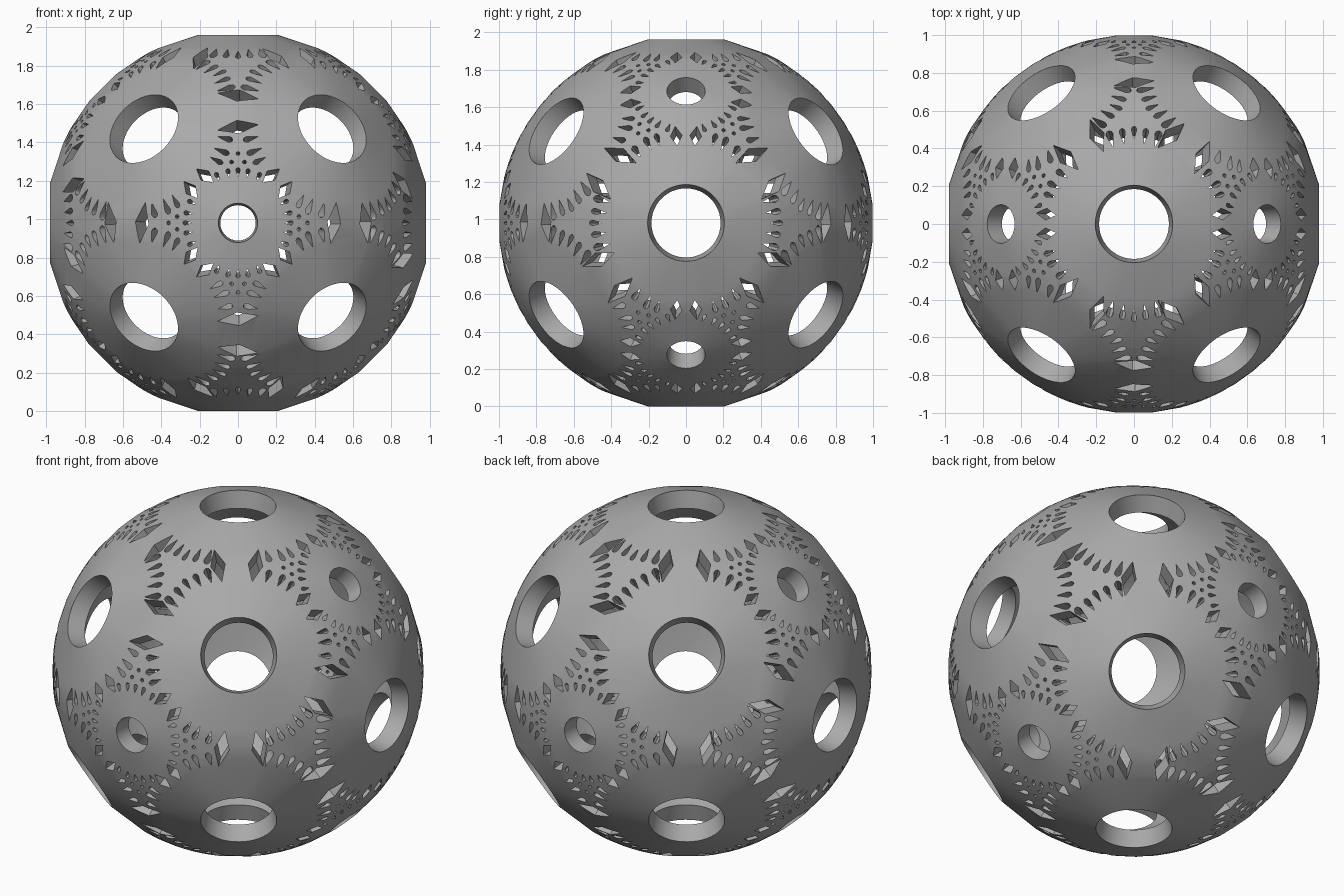
import bpy
from math import sin, cos, radians, sqrt, pi
from itertools import permutations, product
from mathutils import Vector, Matrix
from mathutils.geometry import delaunay_2d_cdt

cube = bpy.data.objects.get("Cube")
if cube:
    bpy.data.objects.remove(cube)

RADIUS = 1.002
THICKNESS = 0.1

# Symmetry directions: small hole, large holes, three-way gap
SMALL = Vector((0, 0, 1))
LARGE = Vector((0, 1, 1)).normalized()
LARGE_B = Vector((1, 0, 1)).normalized()
GAP = Vector((1, 1, 1)).normalized()


def polar(centre, ref, side, azimuth, dist):
    """Direction at an angular distance and azimuth (from ref towards side)."""
    u = (ref - centre * centre.dot(ref)).normalized()
    v = centre.cross(u)
    if v.dot(side) < 0:
        v = -v
    a, d = radians(azimuth), radians(dist)
    return centre * cos(d) + (u * cos(a) + v * sin(a)) * sin(d)


def opening(centre, toward, outline, length, width):
    """Wrap a unit outline on the sphere; its +x end points along toward."""
    u = (toward - centre * centre.dot(toward)).normalized()
    v = centre.cross(u)
    pts = []
    for x, y in outline:
        off = u * radians(x * length) + v * radians(y * width)
        pts.append((centre + off).normalized())
    return centre, pts


def ring(n):
    return [(cos(2 * pi * i / n), sin(2 * pi * i / n)) for i in range(n)]


def diamond(n=3):
    corners = [(1, 0), (0, 1), (-1, 0), (0, -1), (1, 0)]
    return [(a[0] + (b[0] - a[0]) * i / n, a[1] + (b[1] - a[1]) * i / n)
            for a, b in zip(corners, corners[1:]) for i in range(n)]


# Teardrop, sharp at +x and round at -x
half = [(0.4, 0.4), (-0.15, 0.8), (-0.5, 1), (-0.8, 0.8), (-0.95, 0.4)]
TEAR = [(1, 0)] + half + [(-1, 0)] + [(x, -y) for x, y in reversed(half)]

# Circular holes
holes = [opening(LARGE, SMALL, ring(48), 12.0, 12.0),
         opening(SMALL, LARGE, ring(32), 5.9, 5.9)]

# Diamond pairs where the large rings meet
for dist in (30, 41.6):
    c = polar(SMALL, GAP, LARGE, 0, dist)
    holes.append(opening(c, LARGE, diamond(), 6.2, 2.3))

# Diamond pairs between small and large rings
c = polar(SMALL, LARGE, GAP, 10, 17.5)
holes.append(opening(c, LARGE, diamond(), 3.4, 1.8))

# Teardrops around the large rings: side, azimuth, distance, length, width
for side, az, dist, length, width in (
        (SMALL, 20, 27.6, 2.3, 0.95), (SMALL, 29, 28, 2.5, 0.9),
        (SMALL, 36, 28, 2.2, 0.8), (GAP, 20, 27.8, 2.9, 1.1),
        (GAP, 28, 28, 2.6, 0.9), (GAP, 35.26, 28.8, 2.3, 0.8)):
    c = polar(LARGE, LARGE_B, side, az, dist)
    holes.append(opening(c, LARGE, TEAR, length, width))

# Teardrops around the small rings, and dots in the gaps
for az in (0, 11, 24):
    c = polar(SMALL, GAP, LARGE, az, 15.3)
    holes.append(opening(c, SMALL, TEAR, 1.4, 0.65))
for az, dist in ((0, 21.2), (6, 18.6)):
    c = polar(SMALL, GAP, LARGE, az, dist)
    holes.append(opening(c, SMALL, ring(8), 0.6, 0.6))

# Repeat every opening under the full cube symmetry
turn = Matrix.Rotation(pi / 4, 3, 'Y')
all_holes = {}
for perm in permutations(range(3)):
    for signs in product((1, -1), repeat=3):
        def move(p):
            return turn @ Vector([s * p[k] for s, k in zip(signs, perm)])
        for centre, pts in holes:
            m = move(centre)
            key = tuple(round(k * 500) for k in m)
            near = any((Vector(o[0]) - m).length < 0.004
                       for o in all_holes.get(len(pts), []))
            if not near:
                all_holes.setdefault(len(pts), []).append(
                    (m, [move(p) for p in pts]))

# Flatten the sphere from its lowest point and triangulate round the openings
flat, loops = [], []
for group in all_holes.values():
    for centre, pts in group:
        start = len(flat)
        flat += [Vector((p.x, p.y)) / (1 + p.z) for p in pts]
        if centre.z > -0.99:
            loop = list(range(start, len(flat)))
            a, b, c = (flat[loop[i * len(loop) // 3]] for i in range(3))
            if (b - a).cross(c - a) < 0:
                loop.reverse()
            loops.append(loop)
verts2, _, tris, _, _, owner = delaunay_2d_cdt(flat, [], loops, 0, 1e-7)
tris = [tuple(t) for t, o in zip(tris, owner) if not o]

# Outer skin, inner skin and the walls of the openings
outer = []
for p in verts2:
    q = p.length_squared
    outer.append(Vector((2 * p.x, 2 * p.y, 1 - q)) / (1 + q) * RADIUS)
inner = [v * (1 - THICKNESS) for v in outer]
n = len(outer)
faces = tris + [tuple(i + n for i in reversed(t)) for t in tris]
edges = {(t[i], t[(i + 1) % 3]) for t in tris for i in range(3)}
faces += [(b, a, a + n, b + n) for a, b in edges if (b, a) not in edges]

mesh = bpy.data.meshes.new("pierced_shell")
base = min(outer[i].z for t in tris for i in t)
lift = Vector((0, 0, -base))
mesh.from_pydata([v + lift for v in outer + inner], [], faces)
mesh.update()
shell = bpy.data.objects.new("pierced_shell", mesh)
bpy.context.collection.objects.link(shell)

# Plain grey
grey = bpy.data.materials.new("plain_grey")
grey.use_nodes = True
colour = (0.4, 0.4, 0.4, 1)
grey.diffuse_color = colour
grey.node_tree.nodes["Principled BSDF"].inputs["Base Color"].default_value = colour
mesh.materials.append(grey)

bpy.ops.object.select_all(action='DESELECT')
shell.select_set(True)
bpy.context.view_layer.objects.active = shell
bpy.ops.object.shade_smooth_by_angle(angle=radians(30))
